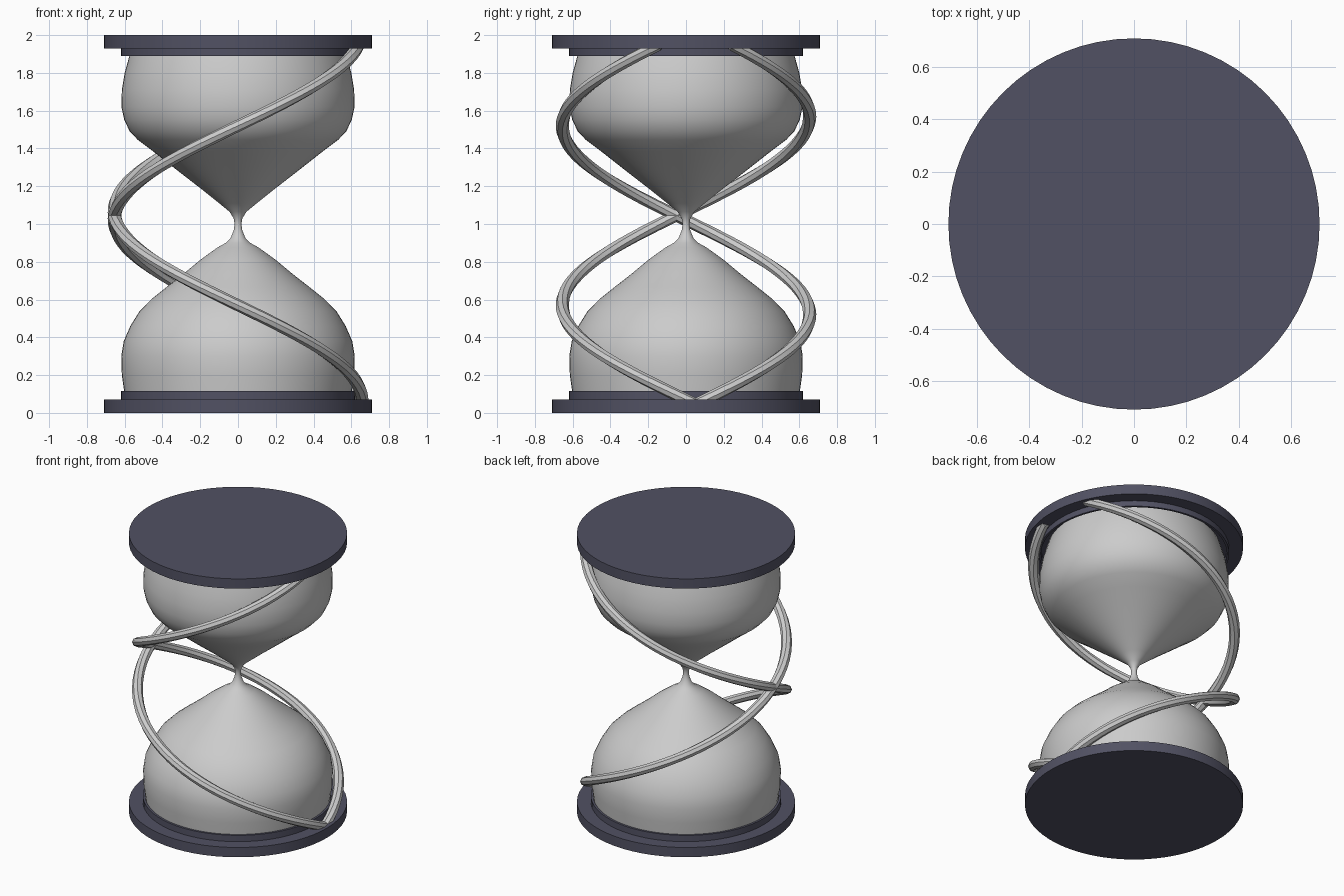
import bpy, bmesh, math

if "Cube" in bpy.data.objects:
    bpy.data.objects.remove(bpy.data.objects["Cube"])

slate = bpy.data.materials.new("slate")
slate.diffuse_color = (0.083, 0.083, 0.125, 1)
slate.use_nodes = True
slate.node_tree.nodes["Principled BSDF"].inputs["Base Color"].default_value = slate.diffuse_color


def make_object(name, bm, material=None, angle=40):
    bmesh.ops.recalc_face_normals(bm, faces=bm.faces)
    mesh = bpy.data.meshes.new(name)
    bm.to_mesh(mesh)
    bm.free()
    obj = bpy.data.objects.new(name, mesh)
    bpy.context.collection.objects.link(obj)
    if material:
        mesh.materials.append(material)
    bpy.ops.object.select_all(action='DESELECT')
    obj.select_set(True)
    bpy.context.view_layer.objects.active = obj
    bpy.ops.object.shade_smooth_by_angle(angle=math.radians(angle))
    return obj


def lathe(name, profile, material=None, steps=64, closed=False, angle=40):
    """Spin an (r, z) profile around the z axis."""
    bm = bmesh.new()
    verts = [bm.verts.new((r, 0, z)) for r, z in profile]
    pairs = list(zip(verts, verts[1:]))
    if closed:
        pairs.append((verts[-1], verts[0]))
    edges = [bm.edges.new(p) for p in pairs]
    bmesh.ops.spin(bm, geom=verts + edges, cent=(0, 0, 0), axis=(0, 0, 1),
                   angle=2 * math.tau / 2, steps=steps)
    bmesh.ops.remove_doubles(bm, verts=bm.verts, dist=1e-4)
    return make_object(name, bm, material, angle)


def spiral_rod(name, direction, z_start, radius=0.655, thick=0.035,
               sides=8, steps=64, low=0.045, high=1.955):
    """Sweep an upright round section along a helix rising 2 units per turn."""
    bm = bmesh.new()
    rings = []
    for i in range(steps + 1):
        z = low + (high - low) * i / steps
        a = direction * math.pi * (z - z_start)
        ring = []
        for k in range(sides):
            t = math.tau * k / sides
            r = radius + thick * math.cos(t)
            ring.append(bm.verts.new((r * math.cos(a), r * math.sin(a),
                                      z + thick * math.sin(t))))
        rings.append(ring)
    for a, b in zip(rings, rings[1:]):
        for k in range(sides):
            n = (k + 1) % sides
            bm.faces.new((a[k], a[n], b[n], b[k]))
    bm.faces.new(rings[0])
    bm.faces.new(rings[-1])
    return make_object(name, bm, None, 30)


# End plates and the raised collars that hold the glass
for label, z0, z1, c0, c1 in (("bottom", 0, 0.07, 0.07, 0.115),
                              ("top", 1.93, 2, 1.89, 1.93)):
    lathe(label + "_plate", [(0, z0), (0.71, z0), (0.71, z1), (0, z1)], slate)
    lathe(label + "_collar", [(0.605, c0), (0.62, c0), (0.62, c1), (0.605, c1)],
          slate, closed=True)

# Glass: two bulbs joined by a narrow neck
lathe("glass_bulbs", [
    (0, 0.06), (0.60, 0.06), (0.603, 0.115), (0.615, 0.20), (0.618, 0.30),
    (0.605, 0.38), (0.57, 0.46), (0.52, 0.54), (0.455, 0.605), (0.38, 0.665),
    (0.29, 0.735), (0.20, 0.81), (0.11, 0.875), (0.065, 0.90), (0.04, 0.925),
    (0.023, 0.965), (0.018, 1.00), (0.023, 1.03), (0.045, 1.065),
    (0.10, 1.11), (0.20, 1.19), (0.31, 1.275), (0.45, 1.385), (0.53, 1.445),
    (0.573, 1.49), (0.602, 1.55), (0.617, 1.62), (0.615, 1.71), (0.60, 1.80),
    (0.575, 1.89), (0.56, 1.935), (0, 1.935)])

# Two spiral rods winding in opposite directions, crossing at the left
spiral_rod("spiral_rod_a", 1, 0.02)
spiral_rod("spiral_rod_b", -1, 0.07)
